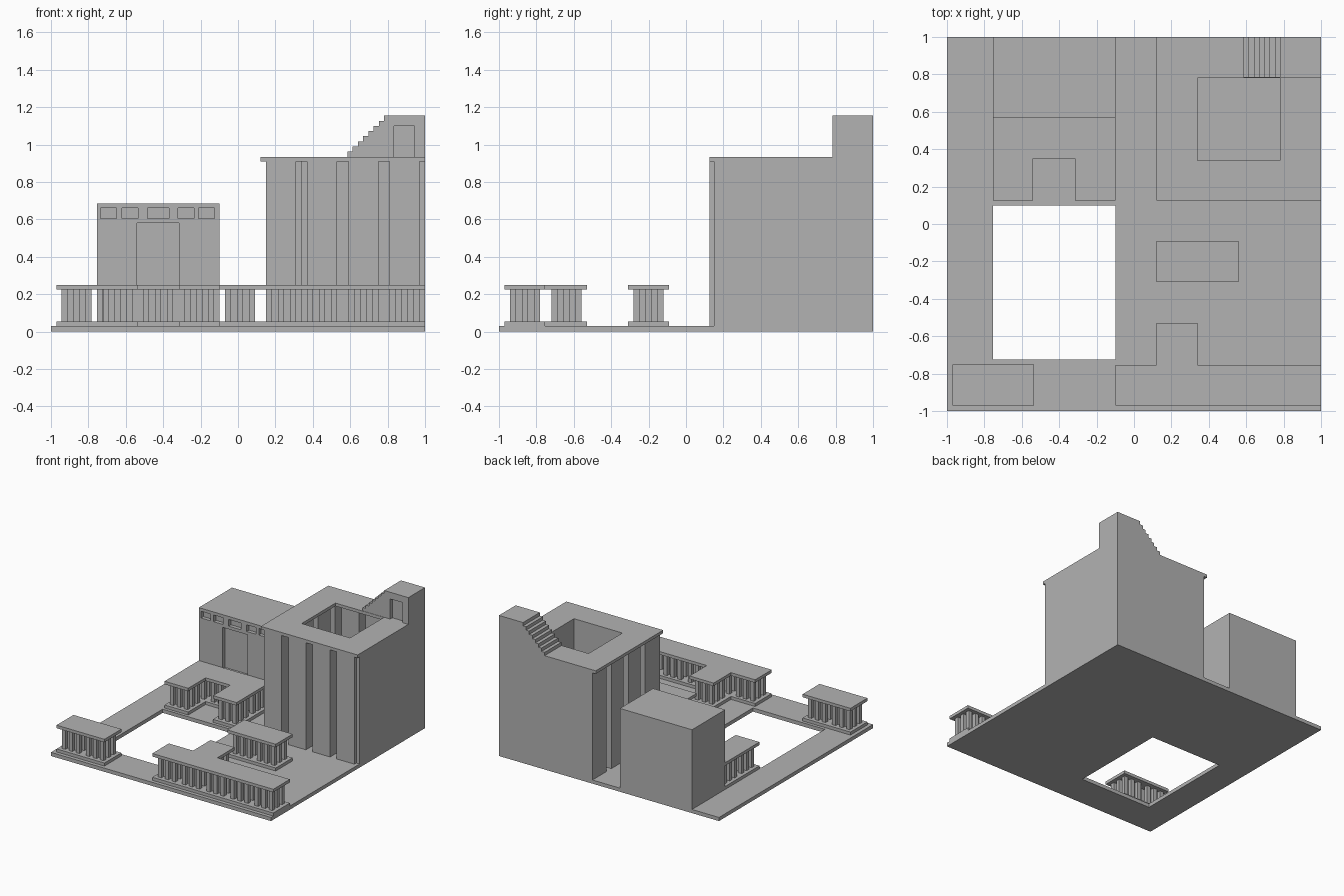
import bpy
import bmesh

if "Cube" in bpy.data.objects:
    bpy.data.objects.remove(bpy.data.objects["Cube"], do_unlink=True)

GREY = (0.45, 0.45, 0.45, 1)
stone = bpy.data.materials.new("grey_stone")
stone.use_nodes = True
stone.diffuse_color = GREY
stone.node_tree.nodes["Principled BSDF"].inputs["Base Color"].default_value = GREY

CELL = 0.22     # plan module
GAP = 0.03      # inset of piers inside a module


def finish(name, bm):
    bmesh.ops.recalc_face_normals(bm, faces=bm.faces)
    mesh = bpy.data.meshes.new(name)
    bm.to_mesh(mesh)
    bm.free()
    mesh.materials.append(stone)
    obj = bpy.data.objects.new(name, mesh)
    bpy.context.scene.collection.objects.link(obj)
    return obj


def add_box(bm, x, y, z):
    made = bmesh.ops.create_cube(bm, size=1)["verts"]
    for v in made:
        for i, (lo, hi) in enumerate((x, y, z)):
            v.co[i] = lo if v.co[i] < 0 else hi


def boxes(name, parts):
    bm = bmesh.new()
    for part in parts:
        add_box(bm, *part)
    return finish(name, bm)


def prism(name, outline, axis, lo, hi):
    """Extrude a flat outline along y or z."""
    bm = bmesh.new()
    place = (lambda a, b: (a, lo, b)) if axis == "y" else (lambda a, b: (a, b, lo))
    face = bm.faces.new([bm.verts.new(place(a, b)) for a, b in outline])
    out = bmesh.ops.extrude_face_region(bm, geom=[face])["geom"]
    shift = (0, hi - lo, 0) if axis == "y" else (0, 0, hi - lo)
    bmesh.ops.translate(bm, vec=shift, verts=[g for g in out if isinstance(g, bmesh.types.BMVert)])
    return finish(name, bm)


def carve(obj, parts):
    cutter = boxes("cutter", parts)
    cutter.hide_render = True
    mod = obj.modifiers.new("carve", "BOOLEAN")
    mod.operation = "DIFFERENCE"
    mod.solver = "EXACT"
    mod.object = cutter
    bpy.context.view_layer.objects.active = obj
    bpy.ops.object.modifier_apply(modifier=mod.name)
    bpy.data.objects.remove(cutter, do_unlink=True)


# Ground slab with a rectangular courtyard opening
ground = boxes("ground_slab", [((-1, 1), (-1, 1), (0, 0.03))])
carve(ground, [((-0.755, -0.1), (-0.725, 0.1), (-0.1, 0.1))])

# Tower: ring of piers around an open shaft
TX, TY, ROOF = 0.12, 0.125, 0.91
BODY = (0.03, ROOF)
piers = []
for i in range(4):
    for j in range(4):
        if i in (1, 2) and j in (1, 2):
            continue
        x, y = TX + i * CELL + GAP, TY + j * CELL + GAP - 0.03 * (j == 0)
        top = TY + (j + 1) * CELL - GAP
        piers.append(((x, x + CELL - 2 * GAP), (y, top), BODY))
boxes("tower_piers", piers)

# Tower walls: plain outer back and side, plain inner shaft sides
boxes("tower_back_wall", [((0.15, 1), (0.97, 1), BODY)])
boxes("tower_side_wall", [((0.97, 1), (0.15, 0.97), BODY)])
boxes("shaft_front_wall", [((0.34, 0.78), (0.315, 0.34), BODY)])
boxes("shaft_side_wall", [((0.78, 0.81), (0.315, 0.81), BODY)])

# Tower roof with shaft opening
roof = boxes("tower_roof", [((TX, 1), (TY, 1), (ROOF, 0.935))])
carve(roof, [((0.34, 0.78), (0.34, 0.78), (0.8, 1))])

# Rooftop stair and stair house in one stepped profile
STEPS, RUN, RISE = 7, 0.028, 0.0275
profile = [(1, 0.935), (0.585, 0.935)]
for i in range(STEPS):
    z = 0.935 + RISE * (i + 1)
    profile += [(0.585 + RUN * i, z), (0.585 + RUN * (i + 1), z)]
profile += [(0.585 + RUN * STEPS, 1.155), (1, 1.155)]
stair = prism("roof_stair_house", profile, "y", 0.783, 1)
carve(stair, [((0.835, 0.945), (0.7, 0.81), (0.9, 1.1))])

# Hall with recessed doorway and a row of windows
hall = boxes("hall", [((-0.755, -0.1), (0.57, 1), (0.03, 0.685))])
openings = [((-0.54, -0.315), (0.5, 0.6), (0.24, 0.58))]
for mid, half in ((-0.6925, 0.0425), (-0.5775, 0.0425), (-0.4275, 0.0575),
                  (-0.2775, 0.0425), (-0.1675, 0.0425)):
    openings.append(((mid - half, mid + half), (0.5, 0.6), (0.605, 0.66)))
carve(hall, openings)


# Colonnades: footing and roof slabs with clusters of small square columns
def colonnade(name, outline, cells):
    prism(name + "_footing", outline, "z", 0.03, 0.055)
    prism(name + "_roof", outline, "z", 0.225, 0.25)
    width, thick = CELL - 2 * GAP, 0.032
    step = (width - thick) / 2
    cols = []
    for cx, cy in cells:
        x, y = cx + GAP, cy + GAP
        cols.append(((x + 0.03, x + width - 0.03), (y + 0.03, y + width - 0.03), (0.055, 0.225)))
        for i in range(3):
            for j in range(3):
                if (i, j) != (1, 1):
                    px, py = x + i * step, y + j * step
                    cols.append(((px, px + thick), (py, py + thick), (0.055, 0.225)))
    boxes(name + "_columns", cols)


def rect(x0, x1, y0, y1):
    return [(x0, y0), (x1, y0), (x1, y1), (x0, y1)]


colonnade("corner_pavilion", rect(-0.97, -0.535, -0.97, -0.75),
          [(-0.973 + CELL * i, -0.97) for i in range(2)])

colonnade("front_gallery",
          [(-0.1, -0.97), (1, -0.97), (1, -0.755), (0.34, -0.755),
           (0.34, -0.53), (0.12, -0.53), (0.12, -0.755), (-0.1, -0.755)],
          [(-0.1 + CELL * i, -0.97) for i in range(5)] + [(0.12, -0.75)])

colonnade("middle_pavilion", rect(0.12, 0.56, -0.31, -0.09),
          [(0.12 + CELL * i, -0.31) for i in range(2)])

colonnade("hall_porch",
          [(-0.755, 0.125), (-0.54, 0.125), (-0.54, 0.35), (-0.315, 0.35),
           (-0.315, 0.125), (-0.1, 0.125), (-0.1, 0.57), (-0.755, 0.57)],
          [(-0.757 + CELL * i, 0.125 + CELL * j)
           for i in range(3) for j in range(2) if (i, j) != (1, 0)])
